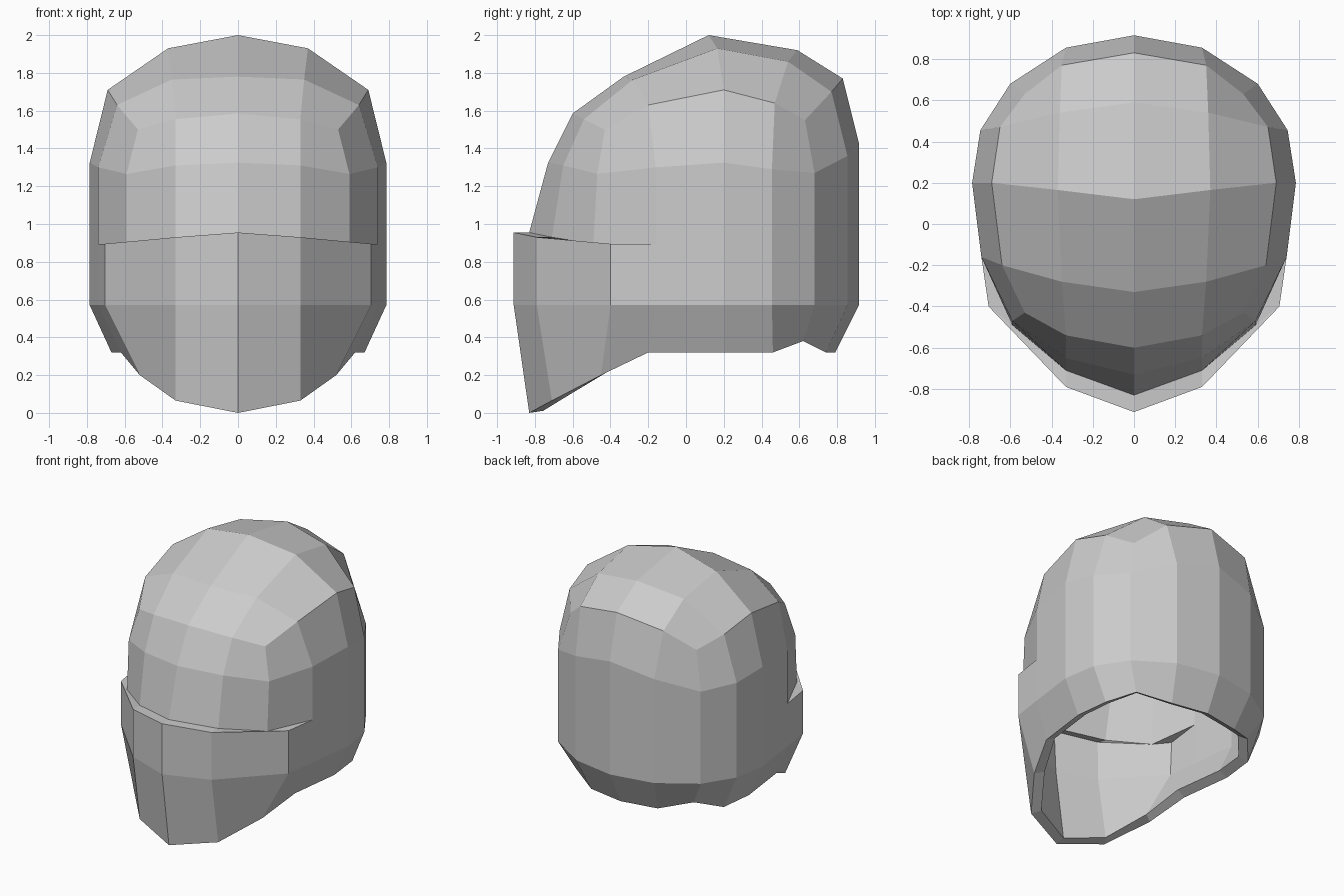
import bpy, bmesh

if "Cube" in bpy.data.objects:
    bpy.data.objects.remove(bpy.data.objects["Cube"])

# Half outlines (x >= 0), each running front centre -> side -> back centre, nine columns
back_plan = [(.74, -.16), (.785, .2), (.745, .455), (.60, .68), (.33, .855), (0, .915)]
mask_plan = [(0, -.912), (.33, -.79), (.705, -.40)]
brow_plan = [(0, -.83), (.33, -.71), (.59, -.49)]
temple_plan = [(0, -.73), (.33, -.65), (.59, -.47)]
lip_z = [.955, .93, .895] + [.895] * 6
temple_z = [1.325, 1.31, 1.265, 1.30, 1.325, 1.29, 1.27, 1.36, 1.43]


def ring(plan, heights):
    return [(x, y, z) for (x, y), z in zip(plan, heights)]


# Bottom edge: dips at the chin, notched at the nape
rim = [(0, -.83, 0), (.33, -.71, .065), (.52, -.45, .2), (.62, -.2, .32), (.67, .2, .32),
       (.64, .46, .32), (.50, .62, .38), (.28, .74, .32), (0, .79, .32)]
jaw = ring(mask_plan + back_plan, [.57] * 9)
lip = ring(mask_plan + back_plan, lip_z)
brow = ring(brow_plan + back_plan, lip_z)
temple = ring(temple_plan + back_plan, temple_z)

# Crown rows from front to back, each centre -> side
crown = [[(0, -.60, 1.585), (.33, -.54, 1.555), (.53, -.43, 1.50)],
         [(0, -.33, 1.78), (.35, -.28, 1.765), (.64, -.20, 1.63)],
         [(0, .12, 2.0), (.37, .165, 1.93), (.69, .20, 1.71)],
         [(0, .59, 1.92), (.36, .54, 1.86), (.65, .47, 1.64)],
         [(0, .83, 1.77), (.35, .77, 1.70), (.53, .63, 1.55)]]
crown_edge = crown[0][:2] + [row[2] for row in crown] + crown[4][1::-1]

bm = bmesh.new()
cache = {}


def vert(p):
    if p not in cache:
        cache[p] = bm.verts.new(p)
    return cache[p]


def loft(lower, upper):
    """Join two rows with quads, collapsing shared points and skipping empty faces."""
    for i in range(len(lower) - 1):
        corners = [lower[i], lower[i + 1], upper[i + 1], upper[i]]
        corners = list(dict.fromkeys(corners))
        if len(corners) > 2:
            bm.faces.new([vert(p) for p in corners])


# Walls, mask ledge and dome sides
rows = [rim, jaw, lip, brow, temple, crown_edge]
for a, b in zip(rows, rows[1:]):
    loft(a, b)
# Crown cap
for a, b in zip(crown, crown[1:]):
    loft(a, b)

mesh = bpy.data.meshes.new("helmet_shell")
bm.to_mesh(mesh)
bm.free()
helmet = bpy.data.objects.new("helmet_shell", mesh)
bpy.context.collection.objects.link(helmet)

# Mirror the half, then give the shell its thickness
mirror = helmet.modifiers.new("mirror", 'MIRROR')
mirror.use_clip = True
shell = helmet.modifiers.new("thickness", 'SOLIDIFY')
shell.thickness = .075
shell.offset = -1
